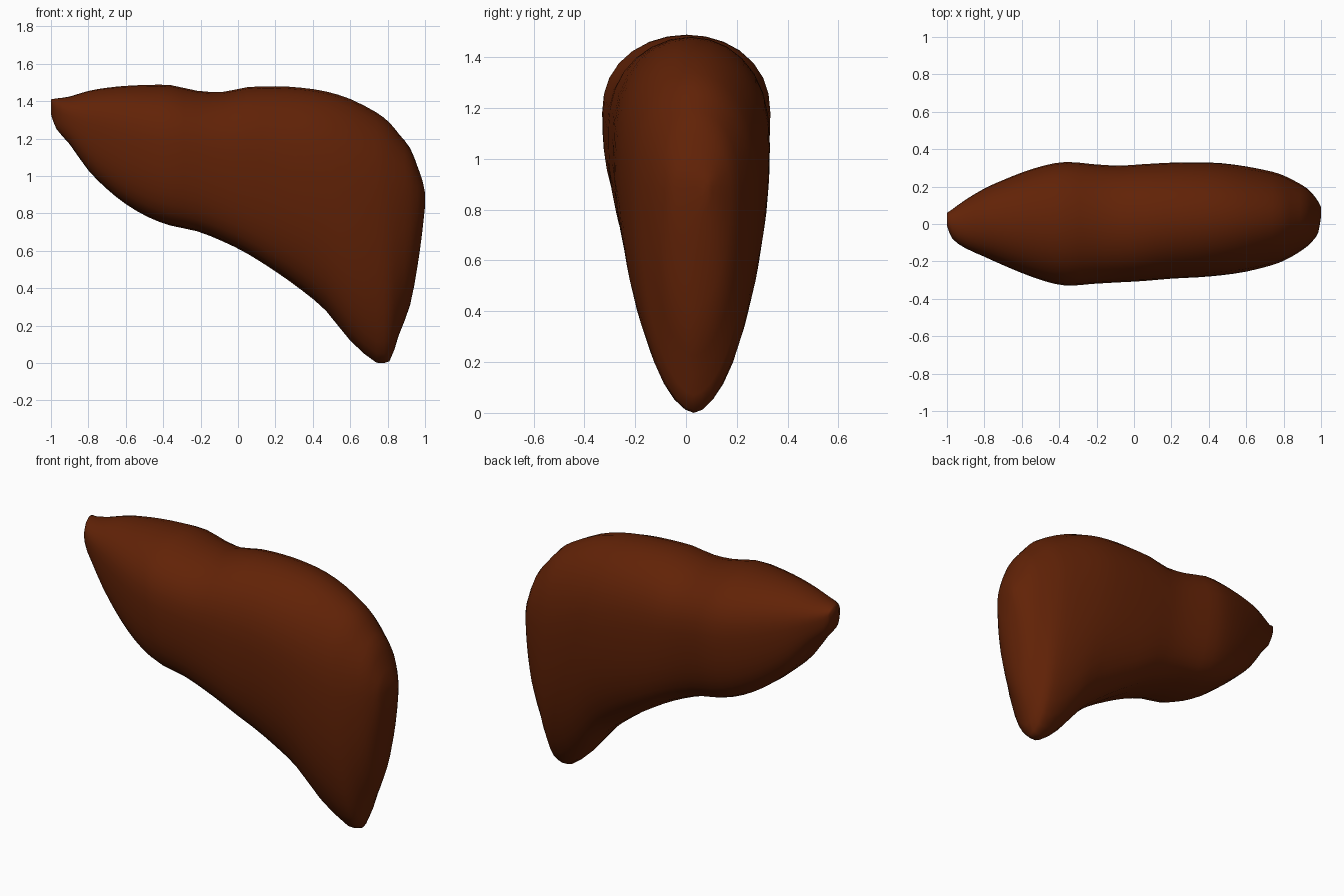
import bpy, bmesh, math
from mathutils import Vector

if "Cube" in bpy.data.objects:
    bpy.data.objects.remove(bpy.data.objects["Cube"])

# Cross-sections along the organ: x, bottom z, top z, front y, back y
SECTIONS = [
    (-1.00, 1.33, 1.41, -0.01, 0.06), (-0.97, 1.25, 1.415, -0.08, 0.08),
    (-0.90, 1.17, 1.425, -0.13, 0.13), (-0.80, 1.03, 1.455, -0.175, 0.19),
    (-0.70, 0.93, 1.472, -0.22, 0.235), (-0.60, 0.85, 1.482, -0.262, 0.275),
    (-0.48, 0.78, 1.487, -0.305, 0.313), (-0.36, 0.735, 1.486, -0.33, 0.332),
    (-0.22, 0.705, 1.456, -0.32, 0.32), (-0.08, 0.65, 1.45, -0.312, 0.312),
    (0.05, 0.585, 1.475, -0.305, 0.32), (0.20, 0.49, 1.48, -0.292, 0.328),
    (0.34, 0.39, 1.472, -0.285, 0.33), (0.47, 0.28, 1.452, -0.274, 0.325),
    (0.60, 0.12, 1.412, -0.255, 0.308), (0.74, 0.002, 1.34, -0.22, 0.28),
    (0.81, 0.01, 1.285, -0.192, 0.255), (0.86, 0.15, 1.225, -0.165, 0.23),
    (0.92, 0.31, 1.15, -0.125, 0.195), (0.96, 0.52, 1.05, -0.085, 0.155),
    (0.985, 0.70, 0.98, -0.045, 0.12), (1.00, 0.84, 0.91, 0.04, 0.09),
]
HALF = 16


def catmull(a, b, c, d, t):
    return 0.5 * (2 * b + (c - a) * t + (2 * a - 5 * b + 4 * c - d) * t * t
                  + (3 * b - a - 3 * c + d) * t ** 3)


def refine(rows):
    out = []
    for i in range(len(rows) - 1):
        nb = [rows[max(0, min(len(rows) - 1, i + k))] for k in (-1, 0, 1, 2)]
        out.append(rows[i])
        out.append(tuple(catmull(*v, 0.5) for v in zip(*nb)))
    return out + [rows[-1]]


def width(t, x):
    # Relative width at height t: round shoulders above the belly,
    # full underside on the left lobe tapering to a wedge on the right
    k = max(0, min(1, (x - 0.1) / 0.64))
    belly = 0.58 + 0.07 * k
    if t > belly:
        return (1 - ((t - belly) / (1 - belly)) ** 2.4) ** 0.5
    return (1 - ((belly - t) / belly) ** 2.2) ** (0.25 + 0.32 * k)


def ring(x, zb, zt, yf, yb):
    zb = max(zb, 0)
    mid, half = (yf + yb) / 2, (yb - yf) / 2
    pts = []
    for i in range(2 * HALF):
        t = (1 - math.cos(math.pi * i / HALF)) / 2
        w = 0 if i % HALF == 0 else width(t, x)
        side = 1 if i < HALF else -1
        pts.append(Vector((x, mid + side * half * w, zb + (zt - zb) * t)))
    return pts


# Liver body lofted through the sections
bm = bmesh.new()
rings = [[bm.verts.new(p) for p in ring(*row)] for row in refine(SECTIONS)]
n = 2 * HALF
for r, s in zip(rings, rings[1:]):
    for i in range(n):
        j = (i + 1) % n
        bm.faces.new((r[i], r[j], s[j], s[i]))
bm.faces.new(rings[0])
bm.faces.new(rings[-1])
bmesh.ops.recalc_face_normals(bm, faces=bm.faces)
for f in bm.faces:
    f.smooth = True
mesh = bpy.data.meshes.new("liver")
bm.to_mesh(mesh)
bm.free()
liver = bpy.data.objects.new("liver", mesh)
bpy.context.collection.objects.link(liver)

# Dark red-brown tissue
mat = bpy.data.materials.new("liver_brown")
mat.diffuse_color = (0.12, 0.016, 0.002, 1)
mat.use_nodes = True
mat.node_tree.nodes["Principled BSDF"].inputs["Base Color"].default_value = mat.diffuse_color
mesh.materials.append(mat)
